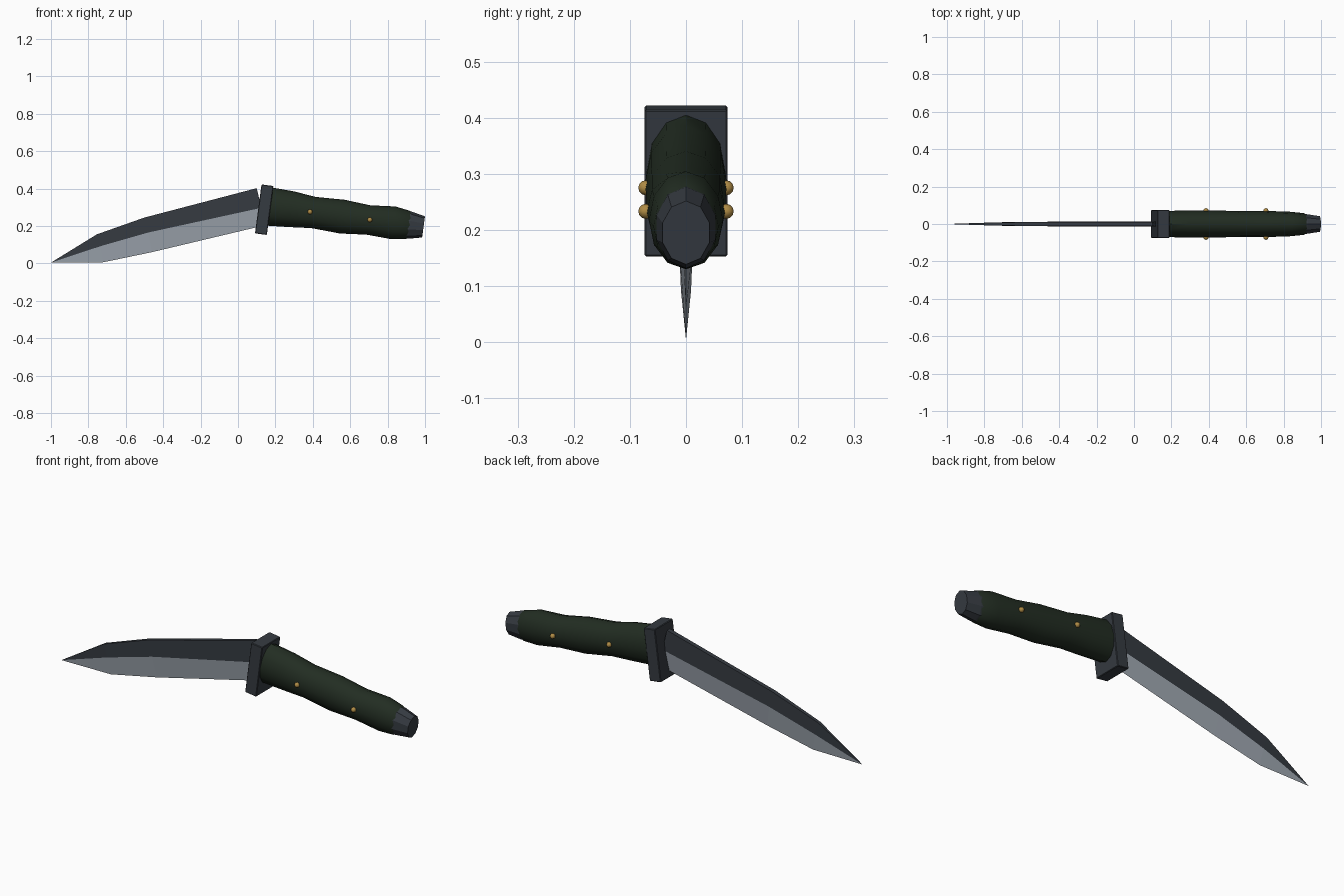
import bpy, bmesh, math
from mathutils import Vector, Matrix

if "Cube" in bpy.data.objects:
    bpy.data.objects.remove(bpy.data.objects["Cube"])

TILT = math.radians(7.6)  # handle droops to the right


def mat(name, rgb):
    m = bpy.data.materials.new(name)
    m.diffuse_color = (*rgb, 1)
    m.use_nodes = True
    m.node_tree.nodes["Principled BSDF"].inputs["Base Color"].default_value = m.diffuse_color
    return m


DARK = mat("dark steel", (0.036, 0.043, 0.053))
EDGE = mat("bright steel", (0.34, 0.38, 0.43))
GREEN = mat("dark green grip", (0.016, 0.026, 0.016))
BRASS = mat("brass", (0.43, 0.26, 0.06))


def finish(bm, name, *mats):
    bmesh.ops.recalc_face_normals(bm, faces=bm.faces)
    me = bpy.data.meshes.new(name)
    bm.to_mesh(me)
    bm.free()
    for m in mats:
        me.materials.append(m)
    ob = bpy.data.objects.new(name, me)
    bpy.context.collection.objects.link(ob)
    return ob


def loft(name, rings, sides, material):
    """Tilted elliptical rings: (x, z, half height, half width)."""
    bm = bmesh.new()
    loops = []
    for x, z, h, w in rings:
        loop = []
        for i in range(sides):
            a = 2 * math.pi * i / sides
            u = h * math.cos(a)
            loop.append(bm.verts.new((x + u * math.sin(TILT), w * math.sin(a),
                                      z + u * math.cos(TILT))))
        loops.append(loop)
    for a, b in zip(loops, loops[1:]):
        for i in range(sides):
            j = (i + 1) % sides
            bm.faces.new((a[i], a[j], b[j], b[i]))
    bm.faces.new(loops[0])
    bm.faces.new(loops[-1])
    return finish(bm, name, material)


def smooth(ob, angle):
    bpy.ops.object.select_all(action='DESELECT')
    ob.select_set(True)
    bpy.context.view_layer.objects.active = ob
    bpy.ops.object.shade_smooth_by_angle(angle=math.radians(angle))


# Blade: stations of spine, grind line, cutting edge and half thickness
stations = [
    ((0.10, 0.402), (0.125, 0.297), (0.15, 0.205), 0.013),
    ((-0.50, 0.245), (-0.48, 0.165), (-0.46, 0.06), 0.012),
    ((-0.755, 0.155), (-0.735, 0.092), (-0.72, 0.006), 0.009),
]
bm = bmesh.new()
sections = []
for s, g, e, t in stations:
    sections.append([bm.verts.new((p[0], y, p[1])) for p, y in
                     ((s, -t * 0.9), (g, -t), (e, 0), (g, t), (s, t * 0.9))])
tip = bm.verts.new((-1.0, 0, 0.004))
for k, a in enumerate(sections):
    for i in range(5):
        j = (i + 1) % 5
        if k + 1 < len(sections):
            b = sections[k + 1]
            f = bm.faces.new((a[i], a[j], b[j], b[i]))
        else:
            f = bm.faces.new((a[i], a[j], tip))
        f.material_index = 1 if i in (1, 2) else 0  # ground bevel is bright
bm.faces.new(sections[0])
finish(bm, "blade", DARK, EDGE)

# Guard: tilted block
bm = bmesh.new()
bmesh.ops.create_cube(bm, size=1, matrix=Matrix.Translation((0.14, 0, 0.287))
                      @ Matrix.Rotation(TILT, 4, 'Y')
                      @ Matrix.Diagonal((0.064, 0.148, 0.264, 1)))
bmesh.ops.bevel(bm, geom=bm.edges[:], offset=0.003, segments=1, affect='EDGES')
finish(bm, "guard", DARK)

# Grip: wavy twelve-sided loft
grip = loft("grip", [
    (0.165, 0.304, 0.103, 0.070),
    (0.29, 0.289, 0.096, 0.072),
    (0.403, 0.272, 0.084, 0.072),
    (0.557, 0.250, 0.091, 0.070),
    (0.697, 0.232, 0.079, 0.070),
    (0.830, 0.217, 0.088, 0.066),
    (0.908, 0.206, 0.076, 0.058),
    (0.935, 0.202, 0.058, 0.044),
], 12, GREEN)
smooth(grip, 40)

# Pommel: faceted tapering cap
loft("pommel", [
    (0.885, 0.208, 0.074, 0.056),
    (0.920, 0.204, 0.073, 0.055),
    (0.992, 0.195, 0.057, 0.044),
], 10, DARK)

# Rivets on both sides of the grip
for n, (x, z) in enumerate(((0.385, 0.275), (0.705, 0.233)), 1):
    for side, y in (("front", -0.0715), ("back", 0.0715)):
        bm = bmesh.new()
        bmesh.ops.create_uvsphere(bm, u_segments=8, v_segments=6, radius=0.0135,
                                  matrix=Matrix.Translation((x, y, z))
                                  @ Matrix.Rotation(math.pi / 2, 4, 'X'))
        smooth(finish(bm, f"rivet_{side}_{n}", BRASS), 50)
